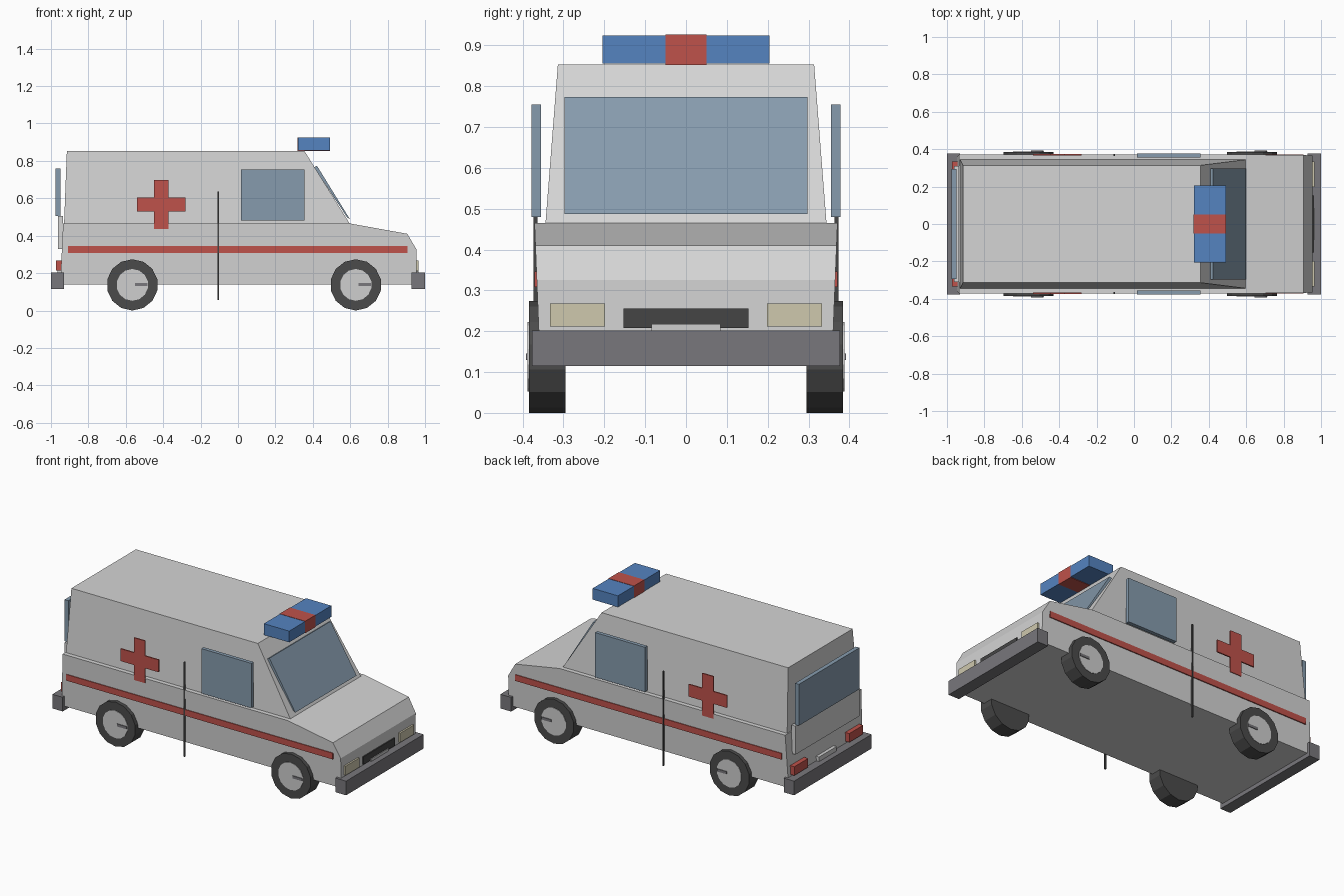
import bpy, bmesh, math

if "Cube" in bpy.data.objects:
    bpy.data.objects.remove(bpy.data.objects["Cube"])

def mat(name, r, g, b):
    m = bpy.data.materials.new(name)
    m.diffuse_color = (r, g, b, 1)
    m.use_nodes = True
    m.node_tree.nodes["Principled BSDF"].inputs["Base Color"].default_value = m.diffuse_color
    return m

WHITE = mat("body_white", 0.66, 0.66, 0.66)
RED = mat("red", 0.52, 0.085, 0.07)
BLUE = mat("light_blue", 0.09, 0.23, 0.53)
GLASS = mat("window_glass", 0.24, 0.33, 0.42)
TYRE = mat("tyre_black", 0.07, 0.07, 0.07)
GREY = mat("bumper_grey", 0.19, 0.185, 0.20)
DARK = mat("trim_dark", 0.06, 0.06, 0.06)
CREAM = mat("headlight_cream", 0.62, 0.58, 0.42)
HUB = mat("hub_grey", 0.62, 0.62, 0.62)

def loft(name, profile, width_a, width_b, m):
    """Side profile of (x, z) points, spanned from y=width_a(z) to y=width_b(z)."""
    bm = bmesh.new()
    a = [bm.verts.new((x, width_a(z), z)) for x, z in profile]
    b = [bm.verts.new((x, width_b(z), z)) for x, z in profile]
    n = len(profile)
    bm.faces.new(a)
    bm.faces.new(b[::-1])
    for i in range(n):
        j = (i + 1) % n
        bm.faces.new((a[j], a[i], b[i], b[j]))
    bmesh.ops.recalc_face_normals(bm, faces=bm.faces[:])
    me = bpy.data.meshes.new(name)
    bm.to_mesh(me)
    bm.free()
    me.materials.append(m)
    ob = bpy.data.objects.new(name, me)
    bpy.context.collection.objects.link(ob)
    return ob

def prism(name, profile, y0, y1, m):
    return loft(name, profile, lambda z: y0, lambda z: y1, m)

def box(name, x0, x1, y0, y1, z0, z1, m):
    return prism(name, [(x0, z0), (x1, z0), (x1, z1), (x0, z1)], y0, y1, m)

def ring(cx, cz, r, n=14):
    return [(cx + r * math.sin(math.tau * i / n), cz + r * math.cos(math.tau * i / n))
            for i in range(n)]

# Lower body with bonnet, and tapered upper cabin
low = lambda z: 0.358 + 0.04 * (z - 0.14)
loft("lower_body", [(-0.95, 0.14), (0.955, 0.14), (0.955, 0.325), (0.905, 0.41),
                    (0.60, 0.465), (-0.935, 0.465)], lambda z: -low(z), low, WHITE)
up = lambda z: 0.344 - 0.078 * (z - 0.465)
loft("upper_cabin", [(-0.93, 0.46), (0.60, 0.46), (0.355, 0.853), (-0.915, 0.853)],
     lambda z: -up(z), up, WHITE)

# Windscreen and rear window
prism("windscreen", [(0.584, 0.497), (0.599, 0.487), (0.422, 0.774), (0.407, 0.766)],
      -0.298, 0.298, GLASS)
box("rear_window", -0.975, -0.949, -0.295, 0.295, 0.505, 0.76, GLASS)

# Tailgate panel, number plates, grille
box("tailgate_panel", -0.963, -0.935, -0.31, 0.31, 0.33, 0.505, WHITE)
box("rear_plate", -0.966, -0.94, -0.085, 0.085, 0.20, 0.23, HUB)
box("grille", 0.95, 0.962, -0.153, 0.153, 0.208, 0.256, DARK)
box("front_plate", 0.95, 0.966, -0.085, 0.085, 0.19, 0.218, HUB)

# Bumpers
box("front_bumper", 0.927, 1.0, -0.377, 0.377, 0.115, 0.202, GREY)
box("rear_bumper", -1.0, -0.93, -0.377, 0.377, 0.115, 0.202, GREY)

# Roof light bar
for s, side in ((-1, "right"), (1, "left")):
    box("light_bar_" + side, 0.32, 0.492, s * 0.05, s * 0.205, 0.855, 0.924, BLUE)
box("light_bar_centre", 0.319, 0.493, -0.05, 0.05, 0.852, 0.926, RED)

# Red cross outline
A, B = 0.038, 0.13
cross = [(-A, -B), (A, -B), (A, -A), (B, -A), (B, A), (A, A), (A, B), (-A, B),
         (-A, A), (-B, A), (-B, -A), (-A, -A)]
cross = [(x - 0.41, z + 0.567) for x, z in cross]

# Everything repeated on both sides
for s, side in ((-1, "right"), (1, "left")):
    box("side_window_" + side, 0.015, 0.355, s * 0.355, s * 0.378, 0.48, 0.755, GLASS)
    box("side_stripe_" + side, -0.91, 0.905, s * 0.362, s * 0.371, 0.308, 0.346, RED)
    prism("cross_" + side, cross, s * 0.366, s * 0.374, RED)
    box("door_seam_" + side, -0.109, -0.101, s * 0.364, s * 0.373, 0.055, 0.637, DARK)
    box("headlight_" + side, 0.95, 0.966, s * 0.198, s * 0.333, 0.211, 0.268, CREAM)
    box("tail_light_" + side, -0.972, -0.94, s * 0.20, s * 0.335, 0.213, 0.267, RED)
    for cx, end in ((-0.565, "rear"), (0.63, "front")):
        tag = end + "_" + side
        prism("tyre_" + tag, ring(cx, 0.137, 0.137), s * 0.295, s * 0.385, TYRE)
        prism("hub_" + tag, ring(cx, 0.137, 0.085), s * 0.37, s * 0.388, HUB)
        box("hub_bar_" + tag, cx + 0.015, cx + 0.08, s * 0.38, s * 0.392, 0.13, 0.146, GREY)
